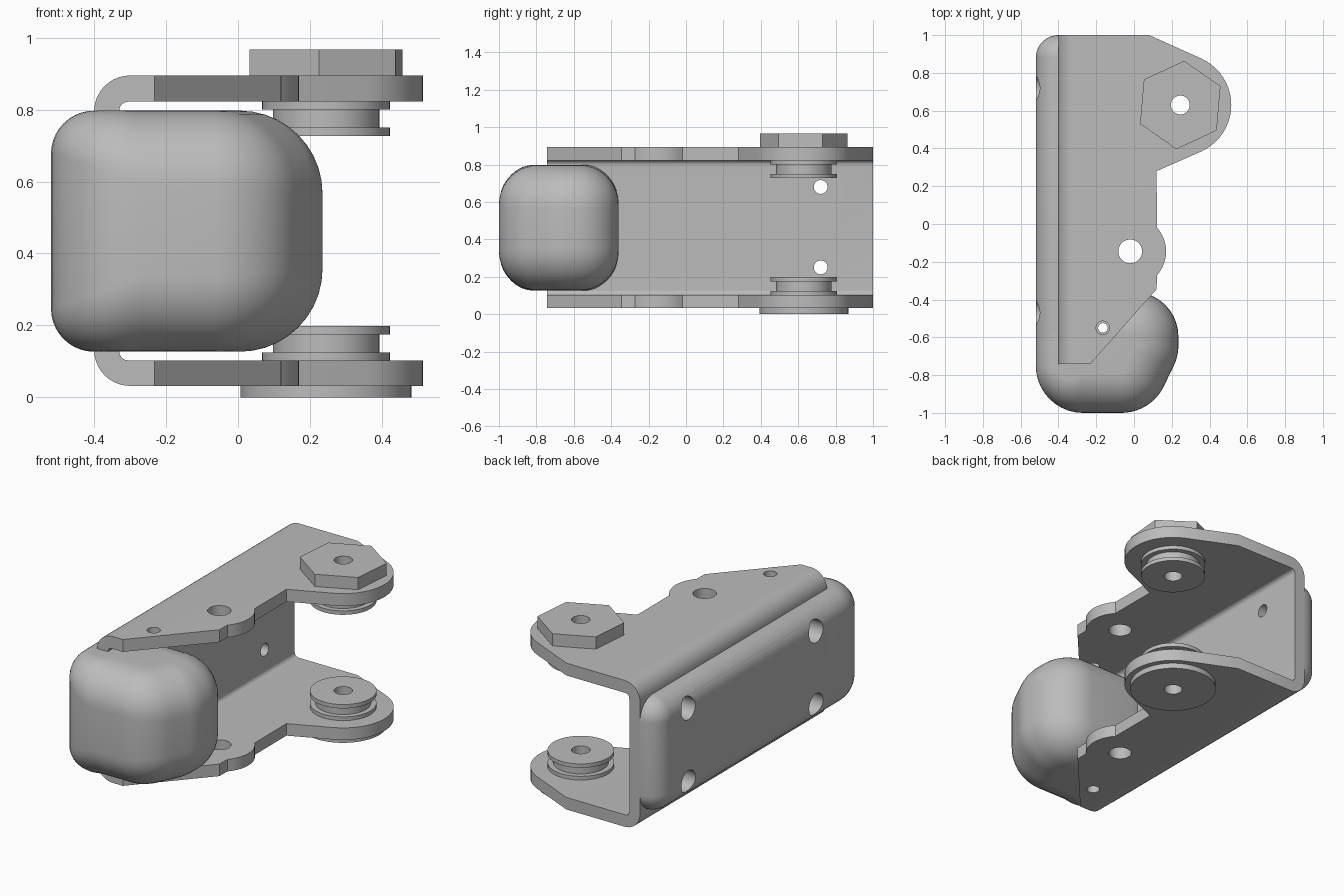
import bpy, bmesh
from math import sin, cos, pi, radians
from mathutils import Vector

if "Cube" in bpy.data.objects:
    bpy.data.objects.remove(bpy.data.objects["Cube"])

grey = bpy.data.materials.new("plain grey")
grey.use_nodes = True
grey.diffuse_color = (0.5, 0.5, 0.5, 1)
grey.node_tree.nodes["Principled BSDF"].inputs["Base Color"].default_value = (0.5, 0.5, 0.5, 1)

# How an outline (u, v) and a height w map to space for each axis
AXES = {"x": lambda u, v, w: (w, u, v),
        "y": lambda u, v, w: (u, w, v),
        "z": lambda u, v, w: (u, v, w)}


def loft(name, rings, loop=False):
    """Skin a list of equally long rings; loop joins last to first, else caps."""
    bm = bmesh.new()
    vs = [[bm.verts.new(p) for p in ring] for ring in rings]
    n = len(vs[0])
    pairs = list(zip(vs, vs[1:]))
    if loop:
        pairs.append((vs[-1], vs[0]))
    else:
        bm.faces.new(vs[0][::-1])
        bm.faces.new(vs[-1])
    for a, b in pairs:
        for i in range(n):
            j = (i + 1) % n
            bm.faces.new((a[i], a[j], b[j], b[i]))
    bmesh.ops.remove_doubles(bm, verts=bm.verts, dist=0.0004)
    bmesh.ops.recalc_face_normals(bm, faces=bm.faces)
    mesh = bpy.data.meshes.new(name)
    bm.to_mesh(mesh)
    bm.free()
    mesh.materials.append(grey)
    obj = bpy.data.objects.new(name, mesh)
    bpy.context.collection.objects.link(obj)
    return obj


def rounded(corners, steps=10):
    """Outline with rounded corners (x, y, radius): list of (point, normal)."""
    out = []
    for i, (x, y, r) in enumerate(corners):
        p = Vector((x, y))
        a = (Vector(corners[i - 1][:2]) - p).normalized()
        b = (Vector(corners[(i + 1) % len(corners)][:2]) - p).normalized()
        if r == 0:
            out.append((p, -(a + b).normalized()))
            continue
        half = a.angle(b) / 2
        mid = (a + b).normalized()
        centre = p + mid * (r / sin(half))
        turn = pi / 2 - half
        side = Vector((-mid.y, mid.x))
        if side.dot(a) < 0:
            side = -side
        for k in range(steps + 1):
            t = turn * (1 - 2 * k / steps)
            d = -mid * cos(t) + side * sin(t)
            out.append((centre + d * r, d))
    return out


def prism(name, pts, axis, lo, hi):
    return loft(name, [[AXES[axis](p[0], p[1], w) for p in pts] for w in (lo, hi)])


def arc(cx, cy, r, start, end, n):
    return [(cx + r * cos(radians(start + (end - start) * k / n)),
             cy + r * sin(radians(start + (end - start) * k / n))) for k in range(n + 1)]


def rod(u, v, r, axis, lo, hi):
    return prism("cutter", arc(u, v, r, 0, 360, 40)[:-1], axis, lo, hi)


def boolean(obj, other, operation="DIFFERENCE"):
    mod = obj.modifiers.new("cut", "BOOLEAN")
    mod.operation, mod.object, mod.solver = operation, other, "EXACT"
    other.hide_render = True
    bpy.context.view_layer.objects.active = obj
    bpy.ops.object.modifier_apply(modifier=mod.name)
    bpy.data.objects.remove(other)


PIVOT = (0.245, 0.63)
BOLTS = [(y, z) for y in (0.72, -0.47) for z in (0.25, 0.68)]
LOW, HIGH = 0.127, 0.797

# Folded channel: C section trimmed to the plate outline
section = rounded([(0.7, 0.032, 0), (-0.4, 0.032, 0.1), (-0.4, 0.895, 0.1), (0.7, 0.895, 0),
                   (0.7, 0.822, 0), (-0.33, 0.822, 0.025), (-0.33, 0.103, 0.025), (0.7, 0.103, 0)])
channel = prism("channel_bracket", [p for p, n in section], "y", -0.9, 1.1)
plan = ([(-0.6, 1), (0.08, 1)] + arc(*PIVOT, 0.27, 65, -65, 20) + [(0.12, 0.28)]
        + arc(-0.02, -0.145, 0.19, 42, -42, 10) + [(0.12, -0.345), (-0.232, -0.742), (-0.6, -0.742)])
boolean(channel, prism("cutter", plan, "z", -0.1, 1.1), "INTERSECT")
for x, y, r in ((*PIVOT, 0.1), (-0.02, -0.145, 0.063), (-0.165, -0.55, 0.036)):
    boolean(channel, rod(x, y, r, "z", -0.2, 1.2))
for y, z in BOLTS:
    boolean(channel, rod(y, z, 0.037, "x", -0.45, -0.25))

# Bumper strip along the outside of the web, domed outward
strip_outline = rounded([(-0.74, LOW, 0.12), (1, LOW, 0.12), (1, HIGH, 0.12), (-0.74, HIGH, 0.12)])
rings = []
for k in range(11):
    t = pi / 2 * k / 10
    ring = [p - n * 0.12 * (1 - cos(t)) for p, n in strip_outline]
    rings.append([(-0.4 - 0.12 * sin(t), p.x, p.y) for p in ring])
strip = loft("bumper_strip", rings)

# Bumper head: rounded plan with a fillet that tightens toward the outer side
head_outline = rounded([(-0.52, -1, 0.25), (0.09, -1, 0.25), (0.235, -0.7, 0.25),
                        (0.235, -0.36, 0.235), (-0.52, -0.36, 0.22)])
rings = []
for k in range(-10, 12):
    lower = k <= 0
    t = pi / 2 * (k if lower else k - 1) / 10
    ring = []
    for p, n in head_outline:
        r = 0.21 + (0.09 if n.x < 0 else 0.02) * n.x
        q = p - n * r * (1 - cos(t))
        ring.append((q.x, q.y, (LOW + r if lower else HIGH - r) + r * sin(t)))
    rings.append(ring)
head = loft("bumper_head", rings)
boolean(head, rod(-0.165, -0.55, 0.025, "z", 0, 1))

# Recessed bolt holes in the bumper
for y, z in BOLTS:
    boolean(strip, rod(y, z, 0.065, "x", -0.6, -0.38))
    if y < 0:
        boolean(head, rod(y, z, 0.065, "x", -0.6, -0.4))


# Grooved pivot bushings, turned around the pivot axis
def bushing(name, profile):
    rings = [[(PIVOT[0] + r * cos(a), PIVOT[1] + r * sin(a), z) for r, z in profile]
             for a in (2 * pi * k / 48 for k in range(48))]
    return loft(name, rings, loop=True)


def spool(inner, step):
    """Flange, groove and flange, starting at the plate face."""
    a, b, c = (inner + step * d for d in (0.022, 0.072, 0.095))
    return [(0.178, inner), (0.178, a), (0.148, a), (0.148, b), (0.178, b), (0.178, c), (0.05, c)]


lower_bushing = bushing("lower_bushing", [(0.05, 0), (0.238, 0), (0.238, 0.032), (0.1, 0.032),
                                          (0.1, 0.103)] + spool(0.103, 1))
upper_bushing = bushing("upper_bushing", [(0.05, 0.895), (0.1, 0.895), (0.1, 0.822)]
                        + spool(0.822, -1))

# Hexagonal nut on the upper plate
nut = prism("hex_nut", arc(*PIVOT, 0.235, 25, 325, 5), "z", 0.895, 0.967)
boolean(nut, rod(*PIVOT, 0.05, "z", 0.8, 1.1))

# Smooth curved surfaces, keep the edges sharp
bpy.ops.object.select_all(action="DESELECT")
for obj in (channel, strip, head, lower_bushing, upper_bushing, nut):
    obj.select_set(True)
bpy.context.view_layer.objects.active = channel
bpy.ops.object.shade_smooth_by_angle(angle=radians(30))
